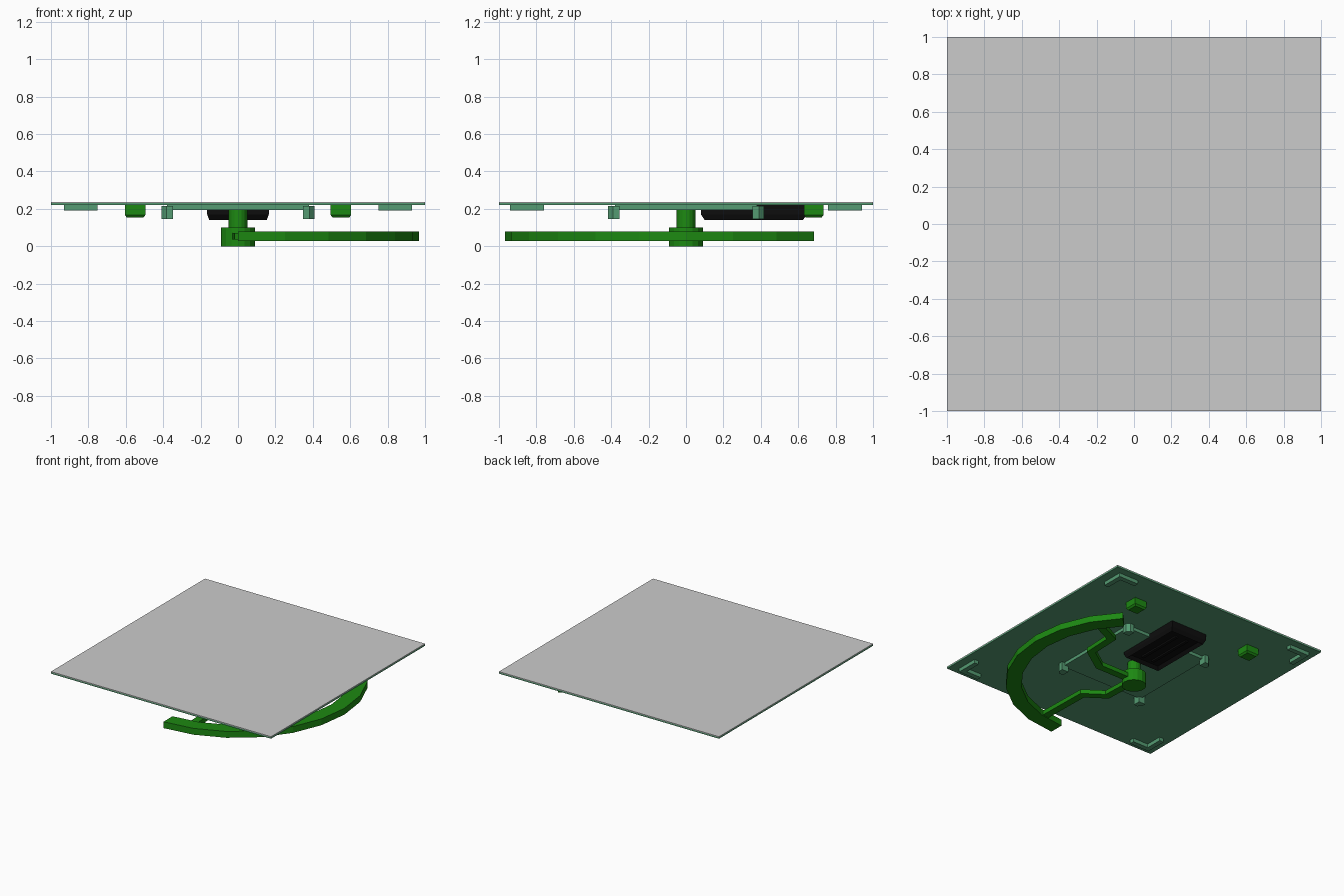
import bpy, bmesh, math
from mathutils import Vector

if "Cube" in bpy.data.objects:
    bpy.data.objects.remove(bpy.data.objects["Cube"])


def material(name, rgb):
    m = bpy.data.materials.new(name)
    m.diffuse_color = (*rgb, 1)
    m.use_nodes = True
    m.node_tree.nodes["Principled BSDF"].inputs["Base Color"].default_value = m.diffuse_color
    return m


TEAL = material("soft_green", (0.09, 0.33, 0.17))
GREEN = material("bright_green", (0.012, 0.25, 0.006))
BLACK = material("black", (0.004, 0.004, 0.004))


def finish(name, bm, mat):
    bmesh.ops.recalc_face_normals(bm, faces=bm.faces)
    me = bpy.data.meshes.new(name)
    bm.to_mesh(me)
    bm.free()
    ob = bpy.data.objects.new(name, me)
    bpy.context.collection.objects.link(ob)
    if mat:
        me.materials.append(mat)
    return ob


def prism(name, pts, z0, z1, mat, taper=None):
    """Extrude an outline; taper=(height, inset scale) narrows the lower end."""
    bm = bmesh.new()
    c = sum((Vector(p) for p in pts), Vector((0, 0))) / len(pts)
    rings = [(z0, 1), (z1, 1)]
    if taper:
        rings = [(z0, taper[1]), (z0 + taper[0], 1), (z1, 1)]
    loops = [[bm.verts.new((*(c + (Vector(p) - c) * s), z)) for p in pts] for z, s in rings]
    n = len(pts)
    for a, b in zip(loops, loops[1:]):
        for i in range(n):
            bm.faces.new((a[i], a[(i + 1) % n], b[(i + 1) % n], b[i]))
    bm.faces.new(loops[0])
    bm.faces.new(loops[-1])
    return finish(name, bm, mat)


def rect(x0, x1, y0, y1):
    return [(x0, y0), (x1, y0), (x1, y1), (x0, y1)]


def circle(r, n):
    return [(r * math.cos(math.tau * i / n), r * math.sin(math.tau * i / n)) for i in range(n)]


def ribbon(path, w):
    """Outline of constant width around an open path, with mitred bends."""
    p = [Vector(q) for q in path]
    left, right = [], []
    for i, q in enumerate(p):
        d0 = (q - p[i - 1]).normalized() if i else (p[1] - q).normalized()
        d1 = (p[i + 1] - q).normalized() if i < len(p) - 1 else d0
        t = (d0 + d1).normalized()
        nrm = Vector((-t.y, t.x))
        off = nrm * (w / 2 / max(t.dot(d0), 0.4))
        left.append(q + off)
        right.append(q - off)
    return [tuple(v) for v in left + right[::-1]]


# Panel: green underside with a thin grey top
prism("panel_base", rect(-1, 1, -1, 1), 0.22, 0.231, TEAL)
prism("panel_top", rect(-1, 1, -1, 1), 0.231, 0.237, None)

# Raised square under the panel
prism("mount_plate", rect(-0.38, 0.38, -0.38, 0.38), 0.194, 0.222, TEAL)

# Corner brackets, and posts with a chamfered outer corner
bracket = [(0.93, 0.94), (0.75, 0.94), (0.75, 0.90), (0.89, 0.90), (0.89, 0.76), (0.93, 0.76)]
post = [(0.348, 0.355), (0.408, 0.355), (0.408, 0.39), (0.382, 0.417), (0.348, 0.417)]
for sx in (-1, 1):
    for sy in (-1, 1):
        prism("corner_bracket", [(sx * x, sy * y) for x, y in bracket], 0.19, 0.222, TEAL)
        prism("plate_post", [(sx * x, sy * y) for x, y in post], 0.147, 0.215, TEAL)
    # Chamfered feet towards the back
    x = sx * 0.55
    prism("back_foot", rect(x - 0.055, x + 0.055, 0.63, 0.735), 0.153, 0.222, GREEN, (0.014, 0.8))

# Centre hub and stem
prism("hub", circle(0.092, 16), 0, 0.1, GREEN)
prism("stem", circle(0.05, 16), 0.1, 0.196, GREEN)

# Curved foot: 135 degree arc in 15 degree steps
angles = [math.radians(-90 + 15 * i) for i in range(10)]
arc = [(0.968 * math.cos(a), 0.968 * math.sin(a)) for a in angles]
arc += [(0.85 * math.cos(a), 0.85 * math.sin(a)) for a in reversed(angles)]
prism("curved_foot", arc, 0.028, 0.08, GREEN)

# Bent struts from hub to curved foot
struts = [[(0, -0.04), (0.01, -0.3), (0.165, -0.41), (0.175, -0.87)],
          [(0.04, 0), (0.34, 0), (0.53, 0.13), (0.54, 0.38), (0.75, 0.48)]]
for path in struts:
    prism("strut", ribbon(path, 0.06), 0.035, 0.07, GREEN)

# Black housing with a tapered lower edge and a recessed tray
box = prism("black_housing", rect(-0.165, 0.165, 0.08, 0.645), 0.14, 0.222, BLACK, (0.03, 0.93))
bm = bmesh.new()
bm.from_mesh(box.data)
floor = min(bm.faces, key=lambda f: f.calc_center_median().z)
bmesh.ops.inset_region(bm, faces=[floor], thickness=0.03)
bmesh.ops.translate(bm, verts=floor.verts, vec=(0, 0, 0.025))
bm.to_mesh(box.data)
bm.free()
for x in (-0.05, 0.05):
    prism("tray_rib", rect(x - 0.012, x + 0.012, 0.16, 0.56), 0.152, 0.168, BLACK)
